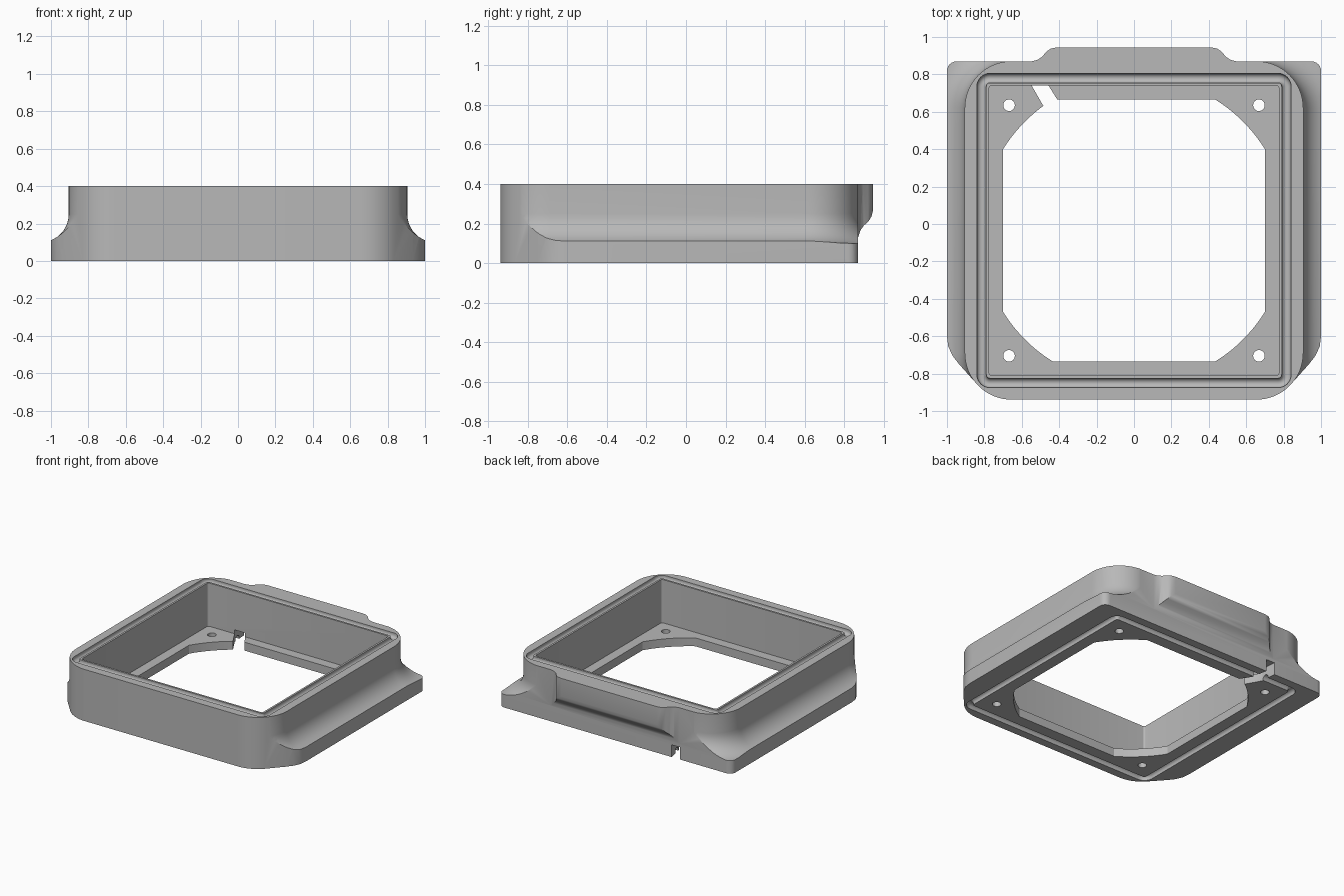
import bpy, bmesh, math

if "Cube" in bpy.data.objects:
    bpy.data.objects.remove(bpy.data.objects["Cube"], do_unlink=True)

grey = bpy.data.materials.new("plain_grey")
grey.use_nodes = True
colour = (0.48, 0.48, 0.48, 1)
grey.diffuse_color = colour
grey.node_tree.nodes["Principled BSDF"].inputs["Base Color"].default_value = colour

CY = -0.035          # middle of the housing in y
TOP = 0.4
HX, HY = 0.905, 0.905  # half sizes of the upper wall
R = 0.25             # corner radius of the upper wall


def arc(cx, cy, r, a0, a1, n=12):
    return [(cx + r * math.cos(math.radians(a0 + (a1 - a0) * i / n)),
             cy + r * math.sin(math.radians(a0 + (a1 - a0) * i / n))) for i in range(n + 1)]


def rounded(hx, hy, r, n=12):
    """Rounded rectangle around the housing centre."""
    pts = []
    for sx, sy, a in ((1, 1, 0), (-1, 1, 90), (-1, -1, 180), (1, -1, 270)):
        pts += arc(sx * (hx - r), CY + sy * (hy - r), r, a, a + 90, n)
    return pts


def loft(name, loops, ring=False):
    """Skin equal loops of 3D points; a ring closes on itself, otherwise ends are capped."""
    bm = bmesh.new()
    rows = [[bm.verts.new(p) for p in loop] for loop in loops]
    n = len(rows[0])
    for k in range(len(rows) if ring else len(rows) - 1):
        a, b = rows[k], rows[(k + 1) % len(rows)]
        for i in range(n):
            j = (i + 1) % n
            bm.faces.new((a[i], a[j], b[j], b[i]))
    if not ring:
        bm.faces.new(rows[0][::-1])
        bm.faces.new(rows[-1])
    bmesh.ops.recalc_face_normals(bm, faces=bm.faces)
    me = bpy.data.meshes.new(name)
    bm.to_mesh(me)
    bm.free()
    me.materials.append(grey)
    ob = bpy.data.objects.new(name, me)
    bpy.context.collection.objects.link(ob)
    return ob


def prism(name, pts, z0, z1):
    return loft(name, [[(x, y, z) for x, y in pts] for z in (z0, z1)])


def combine(target, other, operation):
    mod = target.modifiers.new("cut", 'BOOLEAN')
    mod.operation, mod.solver, mod.object = operation, 'EXACT', other
    bpy.context.view_layer.objects.active = target
    bpy.ops.object.modifier_apply(modifier=mod.name)
    bpy.data.objects.remove(other, do_unlink=True)


# Upper wall flaring through a concave fillet into a wide skirt
F = 0.15
flare = [(0.5, 0.0), (0.5, 0.1)]
flare += [(F - F * math.cos(math.radians(a)), 0.25 - F * math.sin(math.radians(a)))
          for a in range(90, -1, -9)]
flare += [(0, 0.45)]
housing = loft("housing", [[(x, y, z) for x, y in rounded(HX + d, HY + d, R + d, 16)]
                           for d, z in flare])

# Base outline trims the skirt: square at the back, tapering into the front corners
e = 0.001
side = [(1, -0.6), (0.993, -0.655), (0.97, -0.705), (0.935, -0.75)]
front = arc(HX - R, CY - HY + R, R - e, -45, -90, 8)
back = arc(0.95, 0.82 - e, 0.05, 90, 0, 6)
half = back + side + front
outline = half + [(-x, y) for x, y in reversed(half)]
combine(housing, prism("base_outline", outline, -0.1, 0.6), 'INTERSECT')

# Back lip: plan shape crossed with its side profile
plan = [(0.41, 0.945), (0.445, 0.938), (0.47, 0.92), (0.49, 0.895),
        (0.515, 0.878), (0.56, 0.866), (0.56, 0.82)]
lip = prism("back_lip", plan + [(-x, y) for x, y in reversed(plan)], 0.05, 0.46)
profile = [(0.82, 0.47), (0.96, 0.47), (0.96, 0.3), (0.946, 0.265), (0.938, 0.235), (0.922, 0.21),
           (0.9, 0.19), (0.882, 0.165), (0.872, 0.135), (0.866, 0.11), (0.81, 0.11), (0.81, 0.47)]
combine(lip, loft("lip_side", [[(x, y, z) for y, z in profile] for x in (-0.7, 0.7)]), 'INTERSECT')
combine(housing, lip, 'UNION')

# Level top
combine(housing, prism("top_trim", [(-2, -2), (2, -2), (2, 2), (-2, 2)], TOP, 0.8), 'DIFFERENCE')

# Deep square cavity above a thin floor
FLOOR = 0.065
combine(housing, prism("cavity", rounded(0.775, 0.775, 0.015, 4), FLOOR, 0.6), 'DIFFERENCE')

# Floor opening: a square with its corners cut by a circle
S, RAD = 0.7, 0.824
t = math.degrees(math.acos(S / RAD))
opening = []
for q in range(4):
    opening += arc(0, CY, RAD, q * 90 + t, q * 90 + 90 - t, 10)
combine(housing, prism("opening", opening, -0.1, 0.2), 'DIFFERENCE')

# Screw holes
for sx in (-1, 1):
    for sy in (-1, 1):
        hole = arc(sx * 0.668, CY + sy * 0.67, 0.031, 0, 345, 23)
        combine(housing, prism("screw_hole", hole, -0.1, 0.2), 'DIFFERENCE')

# Round-bottomed seal grooves, above and below
G, W = 0.815, 0.025
groove = [(-W, 0.05)] + [(-W * math.cos(math.radians(a)), -0.01 - W * math.sin(math.radians(a)))
                         for a in range(0, 181, 20)] + [(W, 0.05)]
for base, s in ((TOP, 1), (0, -1)):
    loops = [[(x, y, base + s * z) for x, y in rounded(G + d, G + d, 0.045 + d, 8)]
             for d, z in groove]
    combine(housing, loft("seal_groove", loops, ring=True), 'DIFFERENCE')

# Cable channel from the opening out through the back wall
channel = [(-0.38, 0.61), (-0.41, 0.665), (-0.46, 0.745), (-0.49, 0.9),
           (-0.56, 0.9), (-0.55, 0.745), (-0.49, 0.64), (-0.47, 0.61)]
combine(housing, prism("cable_channel", channel, -0.1, 0.095), 'DIFFERENCE')

# Shading
bpy.ops.object.select_all(action='DESELECT')
housing.select_set(True)
bpy.context.view_layer.objects.active = housing
bpy.ops.object.shade_smooth_by_angle(angle=math.radians(28))
